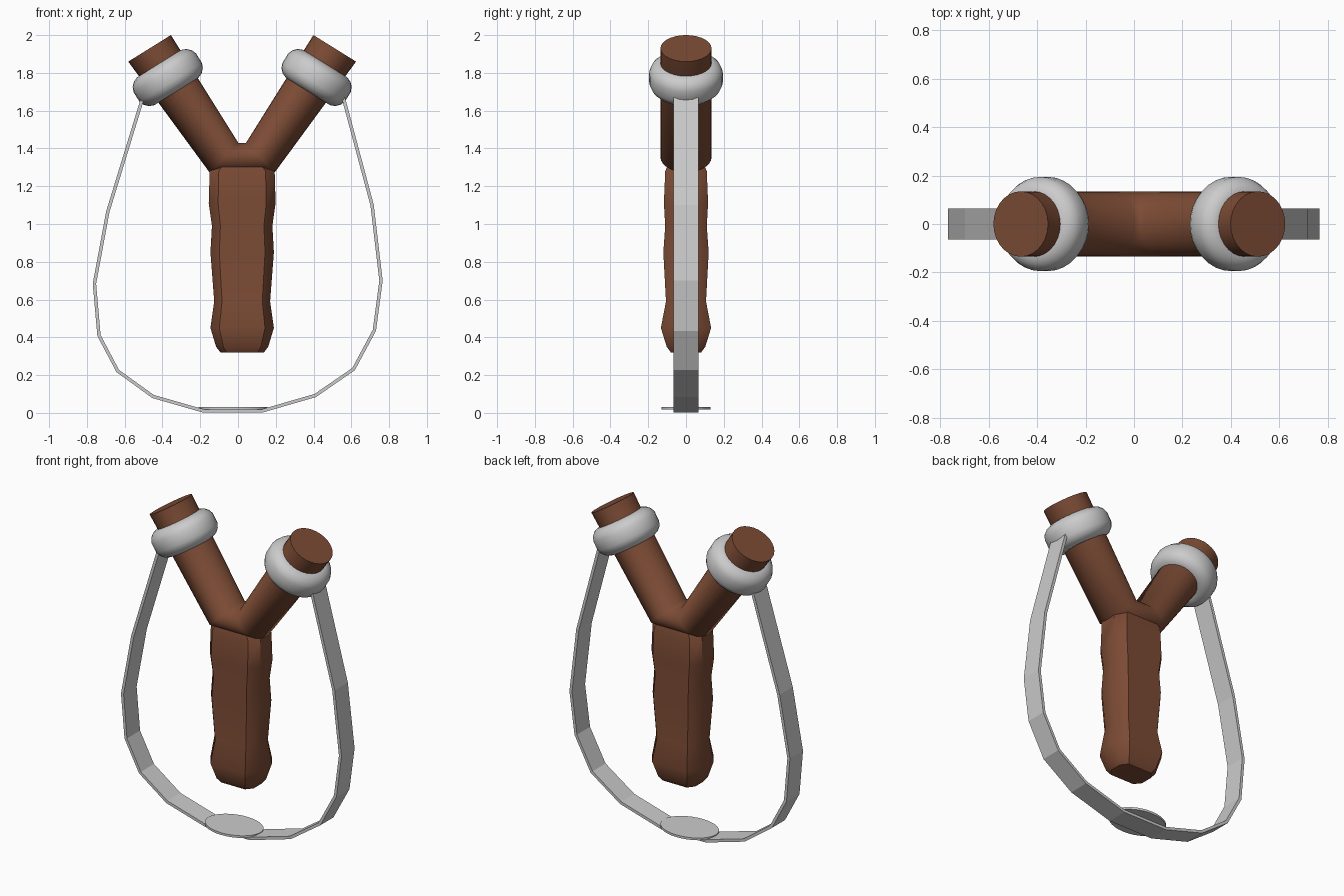
import bpy, bmesh, math
from mathutils import Vector

if "Cube" in bpy.data.objects:
    bpy.data.objects.remove(bpy.data.objects["Cube"])

CX = 0.022                                   # mirror axis of the wooden body
AXIS = Vector((0.528, 0, 0.849)).normalized()   # direction of the right prong
SIDE = Vector((AXIS.z, 0, -AXIS.x))
Y = Vector((0, 1, 0))
TIP = Vector((0.512, 0, 1.93))

wood = bpy.data.materials.new("brown_wood")
wood.diffuse_color = (0.2, 0.07, 0.035, 1)
wood.use_nodes = True
wood.node_tree.nodes["Principled BSDF"].inputs["Base Color"].default_value = wood.diffuse_color


def flip(p):
    return Vector((2 * CX - p.x, p.y, p.z))


def loft(name, rings, angle, mat=None, closed=False):
    """Skin a list of equal-length vertex rings, capping the ends unless closed."""
    bm = bmesh.new()
    vs = [[bm.verts.new(p) for p in r] for r in rings]
    n = len(rings[0])
    pairs = list(zip(vs, vs[1:])) + ([(vs[-1], vs[0])] if closed else [])
    for a, b in pairs:
        for i in range(n):
            j = (i + 1) % n
            bm.faces.new((a[i], a[j], b[j], b[i]))
    if not closed:
        bm.faces.new(vs[0])
        bm.faces.new(vs[-1])
    bmesh.ops.recalc_face_normals(bm, faces=bm.faces)
    me = bpy.data.meshes.new(name)
    bm.to_mesh(me)
    bm.free()
    ob = bpy.data.objects.new(name, me)
    bpy.context.collection.objects.link(ob)
    if mat:
        me.materials.append(mat)
    if angle:
        bpy.ops.object.select_all(action='DESELECT')
        ob.select_set(True)
        bpy.context.view_layer.objects.active = ob
        bpy.ops.object.shade_smooth_by_angle(angle=math.radians(angle))
    return ob


def ellipse(c, u, v, n=28):
    return [c + u * math.cos(2 * math.pi * i / n) + v * math.sin(2 * math.pi * i / n)
            for i in range(n)]


# forked prongs: one tube bent at the two joints
tip_ring = ellipse(TIP, SIDE * 0.133, Y * 0.135)
bend_ring = ellipse(Vector((0.119, 0, 1.352)), Vector((0.077, 0, -0.077)), Y * 0.135)
loft("fork", [[flip(p) for p in tip_ring], [flip(p) for p in bend_ring],
              bend_ring, tip_ring], 60, wood)

# handle: chamfered section with finger waves (z, half width, half depth)
profile = [(0.32, 0.115, 0.08), (0.35, 0.138, 0.102), (0.45, 0.168, 0.133),
           (0.59, 0.148, 0.106), (0.85, 0.168, 0.12), (0.99, 0.160, 0.11),
           (1.11, 0.177, 0.117), (1.28, 0.172, 0.11), (1.33, 0.12, 0.09)]
corner = [(1, 0.5), (0.72, 1), (-0.72, 1), (-1, 0.5),
          (-1, -0.5), (-0.72, -1), (0.72, -1), (1, -0.5)]
loft("handle", [[Vector((CX + w * a, d * b, z)) for a, b in corner]
                for z, w, d in profile], 40, wood)

# rounded collars around the prongs
centre = TIP - AXIS * 0.182
section = []
for i in range(16):
    a = 2 * math.pi * (i + 0.5) / 16
    section.append((0.124 + 0.072 * math.cos(a),
                    0.072 * math.sin(a) + math.copysign(0.016, math.sin(a))))
collar = [ellipse(centre + AXIS * t, SIDE * r, Y * r, 32) for r, t in section]
loft("right_collar", collar, 60, closed=True)
loft("left_collar", [[flip(p) for p in r] for r in collar], 60, closed=True)

# elastic band: flat strip following the hanging loop
path = [(-0.465, 1.75), (-0.51, 1.65), (-0.689, 1.066), (-0.76, 0.684), (-0.736, 0.41),
        (-0.637, 0.222), (-0.45, 0.087), (-0.182, 0.01), (0.126, 0.01), (0.409, 0.092),
        (0.612, 0.232), (0.722, 0.437), (0.757, 0.7), (0.71, 1.1), (0.56, 1.66),
        (0.53, 1.75)]
pts = [Vector((x, 0, z)) for x, z in path]
rings = []
for i, p in enumerate(pts):
    t = (pts[min(i + 1, len(pts) - 1)] - pts[max(i - 1, 0)]).normalized()
    n = Vector((-t.z, 0, t.x)) * 0.009
    w = Y * 0.065
    rings.append([p + n + w, p + n - w, p - n - w, p - n + w])
loft("elastic_band", rings, 0)

# oval pouch resting on the bottom of the band
loft("pouch", [ellipse(Vector((-0.026, 0, z)), Vector((0.182, 0, 0)), Y * 0.131, 32)
               for z in (0.018, 0.032)], 30)
